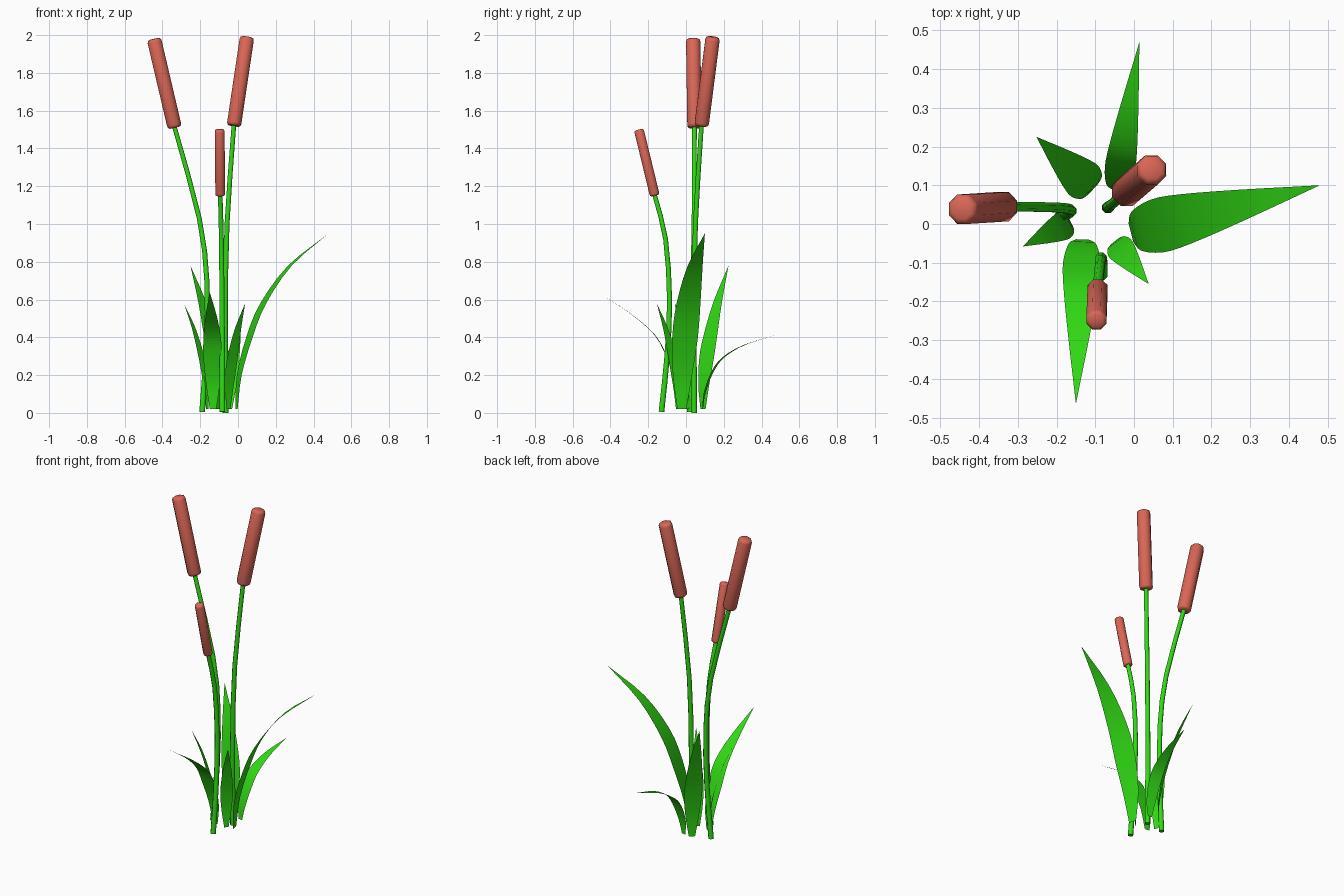
import bpy, bmesh, math
from mathutils import Vector

if "Cube" in bpy.data.objects:
    bpy.data.objects.remove(bpy.data.objects["Cube"])


def material(name, rgb):
    m = bpy.data.materials.new(name)
    m.diffuse_color = (*rgb, 1)
    m.use_nodes = True
    m.node_tree.nodes["Principled BSDF"].inputs["Base Color"].default_value = m.diffuse_color
    return m


GREEN = material("leaf_green", (0.03, 0.70, 0.007))
BROWN = material("head_brown", (0.70, 0.135, 0.095))


def spline(pts, n):
    """Catmull-Rom points through pts, n steps per span."""
    p = [Vector(q) for q in pts]
    p = [2 * p[0] - p[1]] + p + [2 * p[-1] - p[-2]]
    out = []
    for i in range(1, len(p) - 2):
        a, b, c, d = p[i - 1:i + 3]
        for k in range(n):
            t = k / n
            out.append(0.5 * (2 * b + (c - a) * t + (2 * a - 5 * b + 4 * c - d) * t * t
                              + (3 * b - a - 3 * c + d) * t ** 3))
    return out + [p[-2]]


def finish(name, bm, mat, angle):
    me = bpy.data.meshes.new(name)
    bm.to_mesh(me)
    bm.free()
    me.materials.append(mat)
    ob = bpy.data.objects.new(name, me)
    bpy.context.collection.objects.link(ob)
    bpy.ops.object.select_all(action='DESELECT')
    bpy.context.view_layer.objects.active = ob
    ob.select_set(True)
    bpy.ops.object.shade_smooth_by_angle(angle=math.radians(angle))


def tube(name, pts, radii, mat, sides=8):
    """Capped tube of rings set square to the path."""
    bm = bmesh.new()
    rings = []
    for i, p in enumerate(pts):
        d = (pts[min(i + 1, len(pts) - 1)] - pts[max(i - 1, 0)]).normalized()
        u = Vector((0, 1, 0)).cross(d).normalized()
        v = d.cross(u)
        rings.append([bm.verts.new(p + radii[i] * (u * math.cos(a) + v * math.sin(a)))
                      for a in [math.tau * (k + 0.5) / sides for k in range(sides)]])
    for a, b in zip(rings, rings[1:]):
        for k in range(sides):
            j = (k + 1) % sides
            bm.faces.new((a[k], a[j], b[j], b[k]))
    bm.faces.new(rings[0][::-1])
    bm.faces.new(rings[-1])
    finish(name, bm, mat, 50)


def cattail(name, path, tip, r):
    # stem
    pts = spline(path, 2)
    n = len(pts) - 1
    tube(name + "_stem", pts, [0.016 - 0.003 * i / n for i in range(n + 1)], GREEN)
    # seed head with rounded ends
    a, b = Vector(path[-1]), Vector(tip)
    prof = [(0, .72), (.012, .92), (.035, 1), (.965, 1), (.988, .9), (1, .65)]
    tube(name + "_head", [a.lerp(b, t) for t, _ in prof], [r * s for _, s in prof], BROWN)


def leaf(name, base, tip, width, heights):
    """Blade bending from base to tip; heights are z at fixed outward steps."""
    out = [0, .03, .14, .29, .58, 1]
    wide = [.35, .75, 1, .93, .58, 0]
    base, tip = Vector(base), Vector(tip)
    d = (tip - base).normalized()
    side = Vector((-d.y, d.x, 0))
    path = spline([(s, z, w) for s, z, w in zip(out, heights, wide)], 3)
    bm = bmesh.new()
    rows = []
    for s, z, w in path:
        c = base.lerp(tip, s).to_3d()
        c.z = z
        h = side * max(w, 0) * width / 2
        rows.append([bm.verts.new(c + h), bm.verts.new(c - h)] if w > 0.001 else [bm.verts.new(c)])
    for a, b in zip(rows, rows[1:]):
        bm.faces.new(a + b[::-1])
    finish(name, bm, GREEN, 60)


# three cattails
cattail("left_cattail", [(-.19, .02, 0.005), (-.167, .03, .35), (-.165, .037, .7),
                         (-.205, .043, 1.03), (-.335, .045, 1.51)], (-.445, .038, 1.98), .041)
cattail("right_cattail", [(-.066, .043, 0), (-.068, .043, .5), (-.058, .05, 1.0),
                          (-.022, .082, 1.52)], (.048, .142, 1.99), .041)
cattail("front_cattail", [(-.083, -.13, 0.005), (-.083, -.1, .3), (-.085, -.087, .6),
                          (-.088, -.108, .92), (-.094, -.165, 1.15)], (-.097, -.25, 1.5), .028)

# six leaves around the clump
leaf("right_leaf", (-.008, -.022), (.48, .10), .14, [.02, .2, .4, .58, .78, .95])
leaf("front_leaf", (-.132, -.04), (-.15, -.465), .097, [.02, .15, .29, .41, .52, .64])
leaf("back_leaf", (-.045, .088), (.014, .47), .078, [.02, .11, .22, .295, .36, .41])
leaf("back_left_leaf", (-.105, .09), (-.252, .225), .105, [.02, .15, .29, .41, .59, .78])
leaf("left_leaf", (-.163, .005), (-.287, -.058), .072, [.02, .12, .23, .32, .45, .58])
leaf("front_right_leaf", (-.05, -.045), (.038, -.155), .072, [.02, .12, .23, .32, .45, .58])
